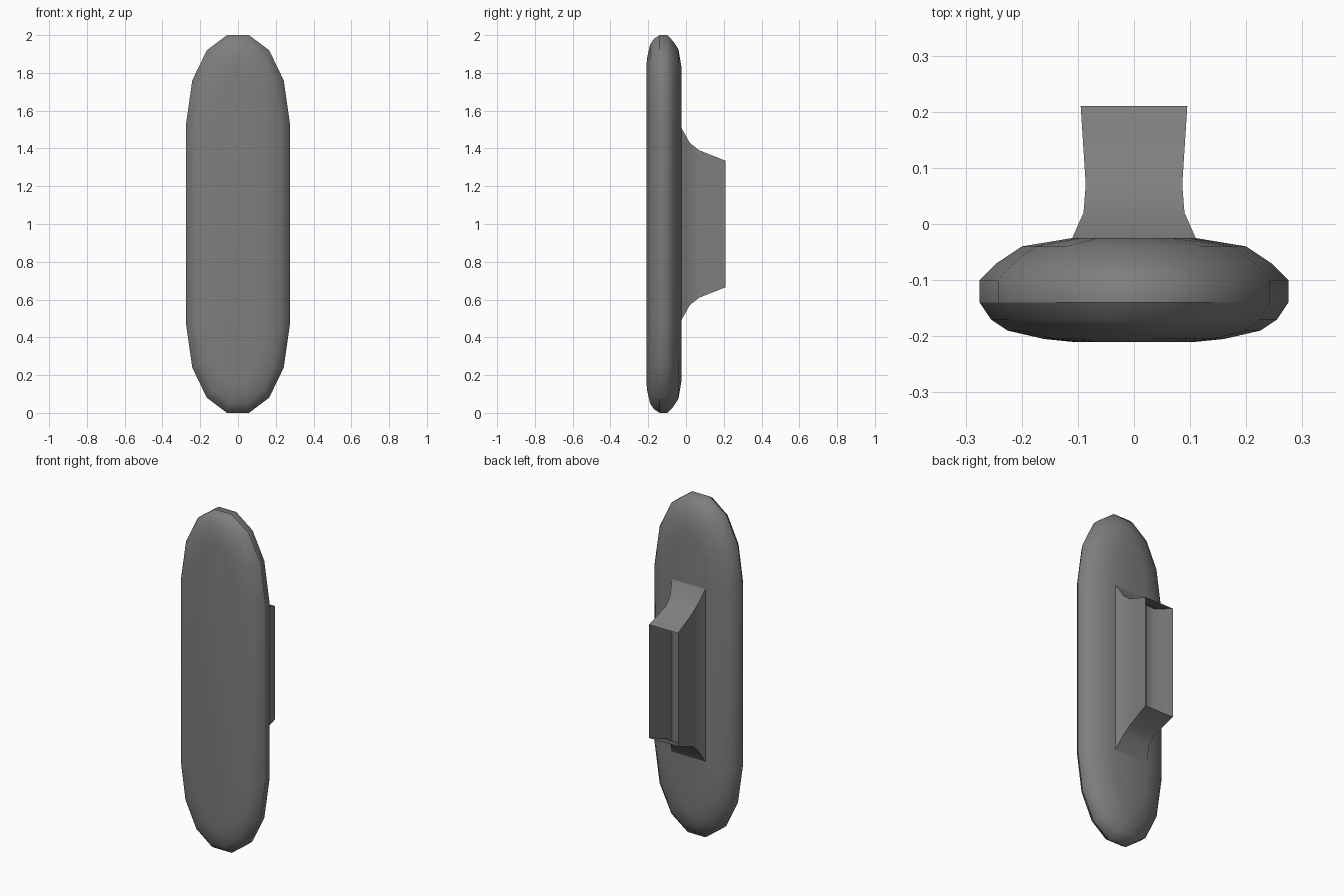
import bpy
import bmesh
from math import radians

cube = bpy.data.objects.get("Cube")
if cube:
    bpy.data.objects.remove(cube, do_unlink=True)

grey = bpy.data.materials.new("mid grey")
grey.use_nodes = True
colour = (0.21, 0.21, 0.21, 1)
grey.diffuse_color = colour
grey.node_tree.nodes["Principled BSDF"].inputs["Base Color"].default_value = colour


def loft(name, rings, caps, crease=None):
    """Bridge equal rings of points, listed front to back."""
    bm = bmesh.new()
    loops = [[bm.verts.new(p) for p in ring] for ring in rings]
    n = len(loops[0])
    for a, b in zip(loops, loops[1:]):
        for i in range(n):
            j = (i + 1) % n
            bm.faces.new((a[i], a[j], b[j], b[i]))
    if caps:
        bm.faces.new(loops[0])
        bm.faces.new(loops[-1])
    bmesh.ops.recalc_face_normals(bm, faces=bm.faces)
    mesh = bpy.data.meshes.new(name)
    bm.to_mesh(mesh)
    bm.free()
    mesh.materials.append(grey)
    obj = bpy.data.objects.new(name, mesh)
    bpy.context.collection.objects.link(obj)
    bpy.ops.object.select_all(action="DESELECT")
    obj.select_set(True)
    bpy.context.view_layer.objects.active = obj
    if crease is None:
        bpy.ops.object.shade_smooth_by_angle(angle=radians(30))
    else:
        # Smooth everywhere except along one ring
        bpy.ops.object.shade_smooth()
        for e in mesh.edges:
            e.use_edge_sharp = all(v // n == crease for v in e.vertices)
    return obj


# Long rounded plate: faceted capsule outline, shrunk towards both faces
QUARTER = [(1, 0), (0.88, 0.49), (0.6, 0.83), (0.21, 1)]


def capsule(y, inset):
    w, cap, straight = 0.275 - inset, 0.47 - inset, 0.53
    right = [(w * u, straight + cap * v) for u, v in QUARTER]
    upper = right + [(-x, z) for x, z in reversed(right)]
    outline = upper + [(-x, -z) for x, z in upper]
    return [(x, y, 1 + z) for x, z in outline]


PLATE = [(-0.21, 0.165), (-0.205, 0.115), (-0.19, 0.05), (-0.17, 0.02),
         (-0.14, 0), (-0.10, 0), (-0.07, 0.03), (-0.04, 0.075), (-0.025, 0.165)]
loft("plate", [capsule(y, inset) for y, inset in PLATE], True, crease=4)

# Flared hollow stem behind the plate, open at its back end
STEM = [(-0.025, 0.11, 0.51), (0.02, 0.09, 0.43), (0.07, 0.086, 0.39), (0.21, 0.095, 0.335)]
CORNERS = [(1, -1), (1, 1), (-1, 1), (-1, -1)]
loft("stem", [[(sx * w, y, 1 + sz * h) for sx, sz in CORNERS] for y, w, h in STEM], False)
